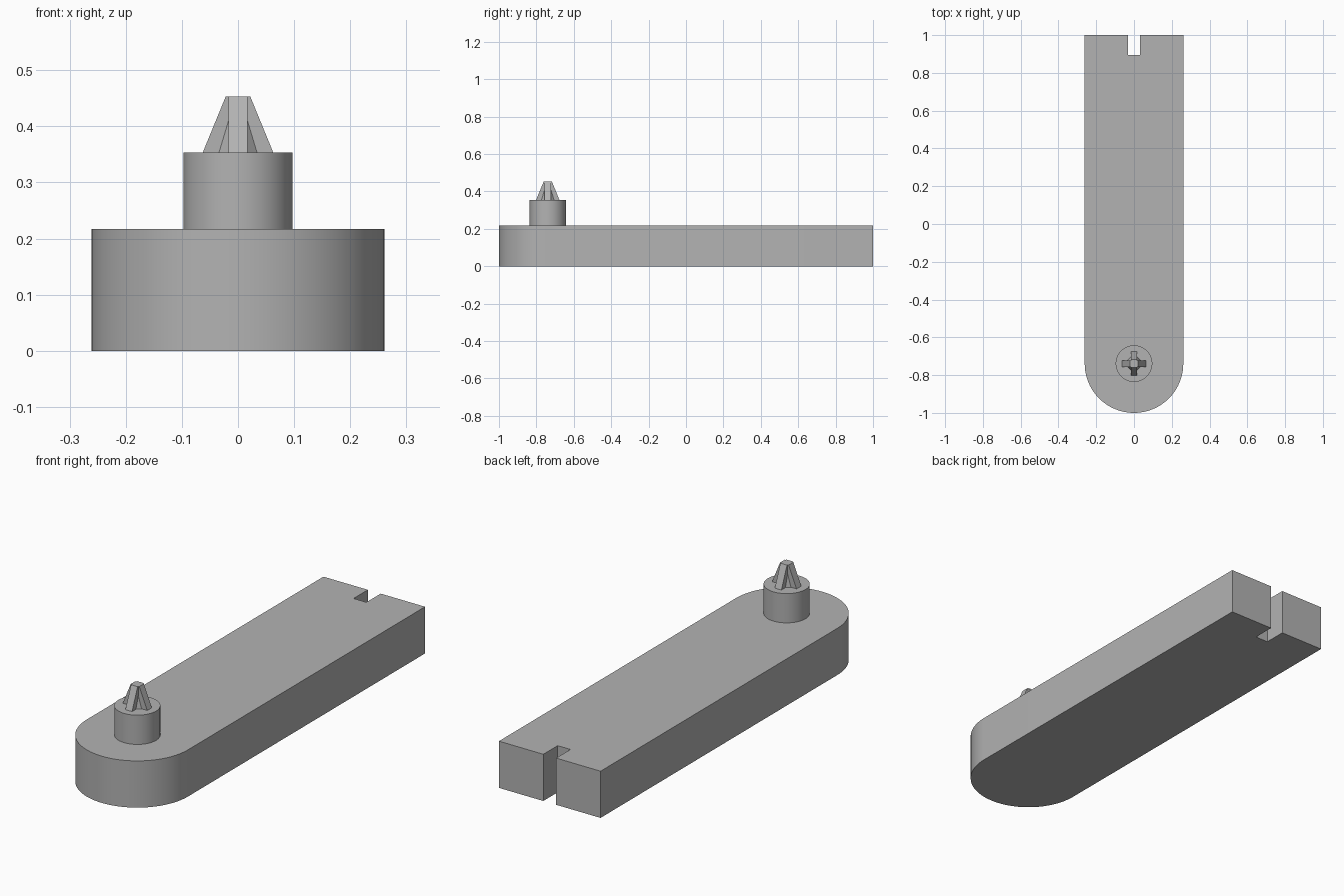
import bpy
import bmesh
from math import pi, cos, sin, radians
from mathutils import Matrix

cube = bpy.data.objects.get("Cube")
if cube:
    bpy.data.objects.remove(cube, do_unlink=True)

WIDTH = 0.261               # half width of the bar, and radius of its round end
PIVOT_Y = -1 + WIDTH
BAR_TOP, POST_TOP, TIP_TOP = 0.217, 0.353, 0.453

grey = bpy.data.materials.new("plain_grey")
grey.use_nodes = True
colour = (0.45, 0.45, 0.45, 1)
grey.diffuse_color = colour
grey.node_tree.nodes["Principled BSDF"].inputs["Base Color"].default_value = colour


def finish(name, bm, smooth=False):
    bmesh.ops.recalc_face_normals(bm, faces=bm.faces)
    mesh = bpy.data.meshes.new(name)
    bm.to_mesh(mesh)
    bm.free()
    mesh.materials.append(grey)
    obj = bpy.data.objects.new(name, mesh)
    bpy.context.collection.objects.link(obj)
    if smooth:
        bpy.ops.object.select_all(action="DESELECT")
        obj.select_set(True)
        bpy.context.view_layer.objects.active = obj
        bpy.ops.object.shade_smooth_by_angle(angle=radians(30))
    return obj


def cone(name, sides, r_base, r_top, z_base, z_top, smooth=False):
    bm = bmesh.new()
    bmesh.ops.create_cone(
        bm, cap_ends=True, segments=sides, radius1=r_base, radius2=r_top,
        depth=z_top - z_base,
        matrix=Matrix.Translation((0, PIVOT_Y, (z_base + z_top) / 2)))
    return finish(name, bm, smooth)


# Bar: round front end, square back end with a narrow slot
slot, slot_y = 0.033, 0.895
outline = [(WIDTH, 1), (slot, 1), (slot, slot_y),
           (-slot, slot_y), (-slot, 1), (-WIDTH, 1)]
steps = 48
for i in range(steps + 1):
    a = pi + pi * i / steps
    outline.append((WIDTH * cos(a), PIVOT_Y + WIDTH * sin(a)))
bm = bmesh.new()
base = bm.faces.new([bm.verts.new((x, y, 0)) for x, y in outline])
top = bmesh.ops.extrude_face_region(bm, geom=[base])["geom"]
bmesh.ops.translate(bm, vec=(0, 0, BAR_TOP),
                    verts=[v for v in top if isinstance(v, bmesh.types.BMVert)])
finish("bar", bm, True)

# Round post
cone("post", 64, 0.097, 0.097, BAR_TOP, POST_TOP, True)

# Cross tip: two tapered blades and a diamond core between them
for name, angle in (("tip_blade_across", 0), ("tip_blade_along", pi / 2)):
    bm = bmesh.new()
    bmesh.ops.create_cube(bm, size=2)
    for v in bm.verts:
        v.co.x *= 0.022 if v.co.z > 0 else 0.063
        v.co.y *= 0.017
        v.co.z = TIP_TOP if v.co.z > 0 else POST_TOP
    bm.transform(Matrix.Translation((0, PIVOT_Y, 0)) @ Matrix.Rotation(angle, 4, "Z"))
    finish(name, bm)
cone("tip_core", 4, 0.051, 0.021, POST_TOP, TIP_TOP)
